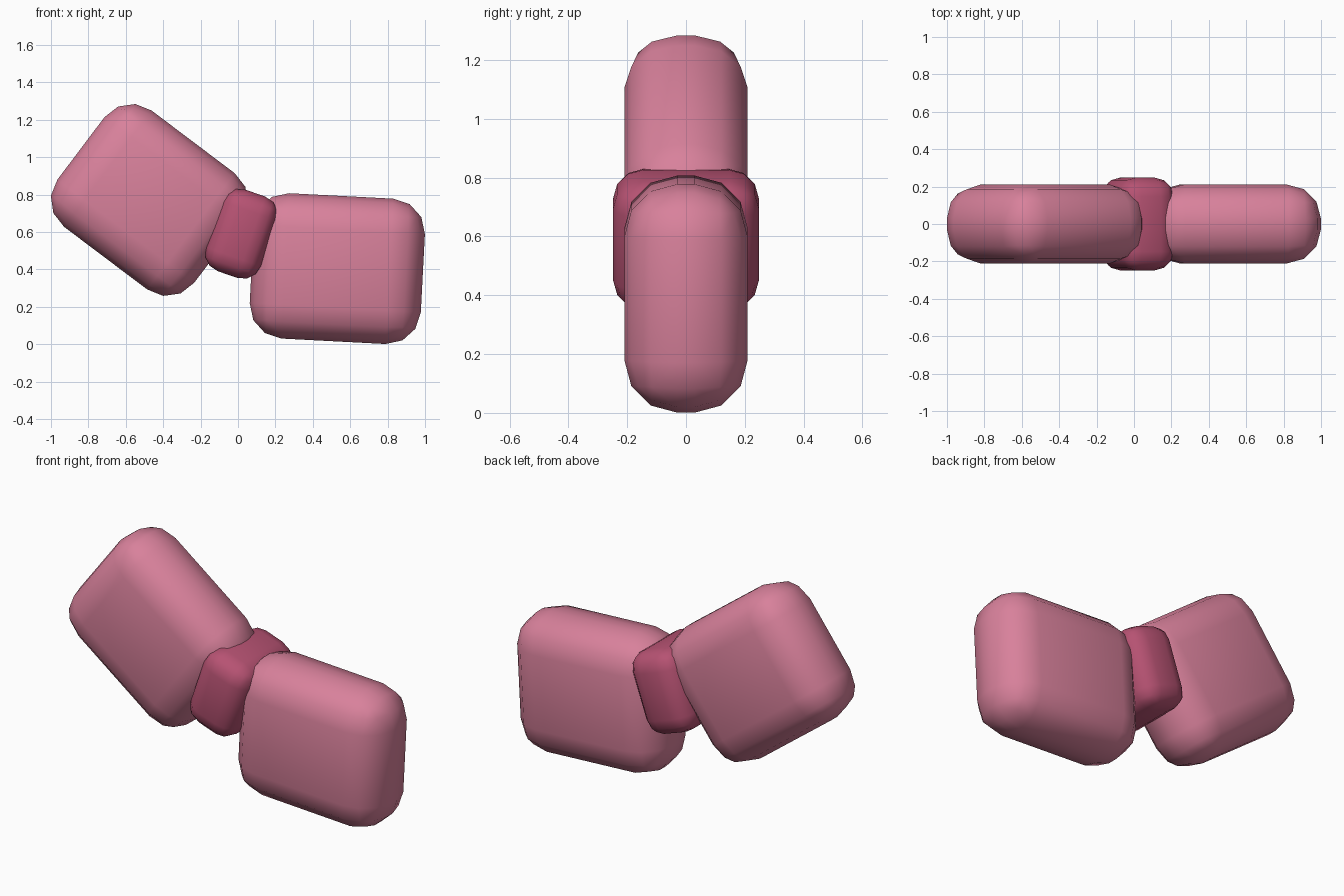
import bpy, bmesh
from math import radians

if "Cube" in bpy.data.objects:
    bpy.data.objects.remove(bpy.data.objects["Cube"])


def material(name, rgb):
    m = bpy.data.materials.new(name)
    m.diffuse_color = (*rgb, 1)
    m.use_nodes = True
    m.node_tree.nodes["Principled BSDF"].inputs["Base Color"].default_value = m.diffuse_color
    return m


def rounded_block(name, centre, size, tilt, radius, mat):
    """Box with evenly rounded edges, tilted about the y axis."""
    bm = bmesh.new()
    bmesh.ops.create_cube(bm, size=1)
    bmesh.ops.scale(bm, vec=size, verts=bm.verts)
    bmesh.ops.bevel(bm, geom=bm.edges[:], offset=radius, segments=3,
                    profile=0.5, affect='EDGES', clamp_overlap=True)
    mesh = bpy.data.meshes.new(name)
    bm.to_mesh(mesh)
    bm.free()
    mesh.shade_smooth()
    mesh.materials.append(mat)
    ob = bpy.data.objects.new(name, mesh)
    ob.location = centre
    ob.rotation_euler.y = radians(tilt)
    bpy.context.collection.objects.link(ob)
    return ob


pink = material("pink", (0.69, 0.22, 0.33))
dark_pink = material("dark_pink", (0.47, 0.085, 0.17))

# Two puffy bow loops
loop_size = (0.916, 0.42, 0.778)
rounded_block("left_loop", (-0.474, 0, 0.771), loop_size, 37, 0.18, pink)
rounded_block("right_loop", (0.531, 0, 0.404), loop_size, 3, 0.18, pink)

# Knot between the loops
rounded_block("knot", (0.018, 0, 0.59), (0.31, 0.495, 0.46), 19, 0.1, dark_pink)
